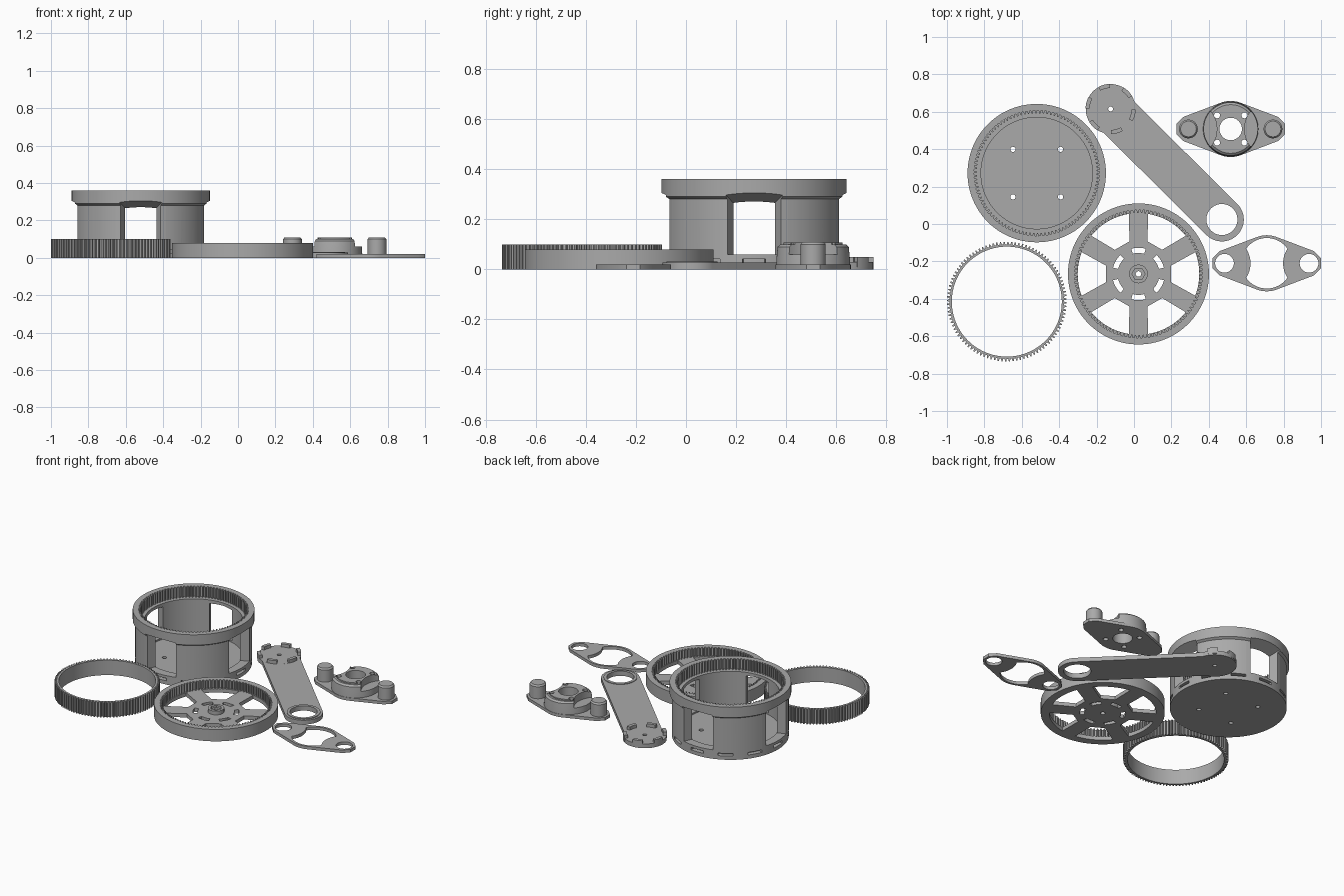
import bpy, bmesh
from math import cos, sin, pi, radians, tau
from mathutils import Matrix, Vector, geometry

cube = bpy.data.objects.get("Cube")
if cube:
    bpy.data.objects.remove(cube)

grey = bpy.data.materials.new("plain grey")
grey.use_nodes = True
GREY = (0.4, 0.4, 0.4, 1)
grey.diffuse_color = GREY
grey.node_tree.nodes["Principled BSDF"].inputs["Base Color"].default_value = GREY


# ---- outlines -------------------------------------------------------------
def circle(r, n=96, x=0, y=0, turn=0):
    return [(x + r * cos(tau * i / n + turn), y + r * sin(tau * i / n + turn)) for i in range(n)]


def gear(root, tip, teeth):
    pts = []
    for i in range(teeth):
        for part, r in ((0, root), (0.4, root), (0.55, tip), (0.85, tip)):
            a = tau * (i + part) / teeth
            pts.append((r * cos(a), r * sin(a)))
    return pts


def arc(r, a0, a1, n=10):
    return [(r * cos(a0 + (a1 - a0) * i / n), r * sin(a0 + (a1 - a0) * i / n)) for i in range(n + 1)]


def sector(r0, r1, mid, half):
    return arc(r0, mid - half, mid + half) + arc(r1, mid + half, mid - half)


def hull(pts):
    return [pts[i] for i in geometry.convex_hull_2d([Vector(p) for p in pts])]


def rect(half, low, high):
    return [(-half, low), (half, low), (half, high), (-half, high)]


# ---- solids ---------------------------------------------------------------
def loft(name, layers, place=Matrix()):
    """Solid through outlines of equal length, each paired with a height."""
    bm = bmesh.new()
    rings = [[bm.verts.new((x, y, z)) for x, y in pts] for pts, z in layers]
    n = len(rings[0])
    for low, high in zip(rings, rings[1:]):
        for i in range(n):
            j = (i + 1) % n
            bm.faces.new((low[i], low[j], high[j], high[i]))
    bm.faces.new(rings[0])
    bm.faces.new(rings[-1])
    bmesh.ops.recalc_face_normals(bm, faces=bm.faces)
    bm.transform(place)
    mesh = bpy.data.meshes.new(name)
    bm.to_mesh(mesh)
    bm.free()
    mesh.materials.append(grey)
    obj = bpy.data.objects.new(name, mesh)
    bpy.context.collection.objects.link(obj)
    return obj


def prism(name, pts, z0, z1):
    return loft(name, [(pts, z0), (pts, z1)])


def turned(name, profile, x=0, y=0):
    return loft(name, [(circle(r, 96, x, y), z) for r, z in profile])


def combine(obj, tool, operation="DIFFERENCE"):
    mod = obj.modifiers.new("shape", "BOOLEAN")
    mod.operation, mod.solver, mod.object = operation, "EXACT", tool
    bpy.context.view_layer.update()
    graph = bpy.context.evaluated_depsgraph_get()
    mesh = bpy.data.meshes.new_from_object(obj.evaluated_get(graph))
    obj.modifiers.clear()
    obj.data = mesh
    bpy.data.objects.remove(tool)


def cut(obj, pts, z0, z1):
    combine(obj, prism("cutter", pts, z0, z1))


def add(obj, pts, z0, z1):
    combine(obj, prism("addition", pts, z0, z1), "UNION")


def finish(obj, x, y):
    obj.location = (x, y, 0)
    bpy.ops.object.select_all(action="DESELECT")
    obj.select_set(True)
    bpy.context.view_layer.objects.active = obj
    bpy.ops.object.shade_smooth_by_angle(angle=radians(25))


# ---- drum housing with internal gear and four windows ----------------------
housing = turned("drum_housing", [(0.355, 0), (0.355, 0.28), (0.37, 0.29), (0.37, 0.36)])
cut(housing, circle(0.298), 0.05, 0.4)
cut(housing, gear(0.335, 0.32, 102), 0.29, 0.4)
for k in range(4):
    a = k * pi / 2
    frame = Matrix(((-sin(a), 0, cos(a), 0), (cos(a), 0, sin(a), 0), (0, 1, 0, 0), (0, 0, 0, 1)))
    combine(housing, loft("window_cutter", [(rect(0.078, 0.06, 0.26), 0.275),
                                            (rect(0.126, 0.06, 0.31), 0.38)], frame))
    cut(housing, circle(0.014, 16, 0.18 * cos(a + pi / 4), 0.18 * sin(a + pi / 4)), -0.1, 0.1)
for k in range(12):
    cut(housing, sector(0.325, 0.4, k * pi / 6, radians(7.5)), 0.025, 0.042)
finish(housing, -0.52, 0.272)

# ---- spoked wheel with internal gear ---------------------------------------
wheel = turned("spoked_wheel", [(0.377, 0), (0.377, 0.08)])
cut(wheel, gear(0.342, 0.326, 102), 0.025, 0.2)
add(wheel, circle(0.05, 48), 0.01, 0.05)
for k in range(6):
    a = k * pi / 3
    opening = [(0.175, 0.045), (0.175, -0.045)] + arc(0.325, radians(-21), radians(21))
    opening = [(x * cos(a) - y * sin(a), x * sin(a) + y * cos(a)) for x, y in opening]
    cut(wheel, opening, -0.1, 0.2)
    cut(wheel, sector(0.112, 0.14, a + pi / 6, radians(16)), -0.1, 0.2)
cut(wheel, circle(0.035, 6), 0.035, 0.2)
cut(wheel, circle(0.015, 16), -0.1, 0.2)
finish(wheel, 0.024, -0.267)

# ---- thin toothed ring ------------------------------------------------------
ring = prism("toothed_ring", gear(0.306, 0.32, 100), 0, 0.1)
cut(ring, circle(0.294), -0.1, 0.2)
finish(ring, -0.68, -0.415)

# ---- crank arm with six locking tabs ----------------------------------------
END = (0.595, -0.591)
arm = prism("crank_arm", hull(circle(0.117) + circle(0.117, 96, *END)), 0, 0.028)
add(arm, circle(0.133), -0.0, 0.0285)
for k in range(6):
    add(arm, sector(0.112, 0.134, radians(45 + 60 * k), radians(14)), 0.01, 0.05)
add(arm, circle(0.102, 64, *END), 0.01, 0.032)
cut(arm, circle(0.083, 64, *END), -0.1, 0.2)
cut(arm, circle(0.013, 16), -0.1, 0.2)
finish(arm, -0.125, 0.615)

# ---- flange plates ------------------------------------------------------------
SIDE = 0.226
flange_outline = hull(circle(0.15, 64) + [p for s in (-1, 1)
                      for p in circle(0.07, 8, s * SIDE, 0, pi / 8)])

bearing = prism("bearing_flange", flange_outline, 0, 0.02)
combine(bearing, turned("hub", [(0.148, 0.01), (0.146, 0.05), (0.142, 0.09), (0.13, 0.1)]), "UNION")
add(bearing, circle(0.118), 0.08, 0.108)
for s in (-1, 1):
    cut(bearing, circle(0.152, 64, s * SIDE), 0.06, 0.2)
    combine(bearing, turned("pin", [(0.05, 0.01), (0.05, 0.1), (0.042, 0.11)], s * SIDE), "UNION")
    for t in (-1, 1):
        cut(bearing, circle(0.016, 20, s * 0.073, t * 0.073), -0.1, 0.2)
cut(bearing, circle(0.06, 48), -0.1, 0.2)
finish(bearing, 0.517, 0.508)

gasket = prism("gasket_plate", flange_outline, 0, 0.02)
opening = prism("opening", circle(0.135, 64), -0.1, 0.2)
for s in (-1, 1):
    cut(opening, circle(0.139, 64, s * SIDE), -0.2, 0.3)
combine(gasket, opening)
for s in (-1, 1):
    cut(gasket, circle(0.05, 48, s * SIDE), -0.1, 0.2)
finish(gasket, 0.71, -0.21)
